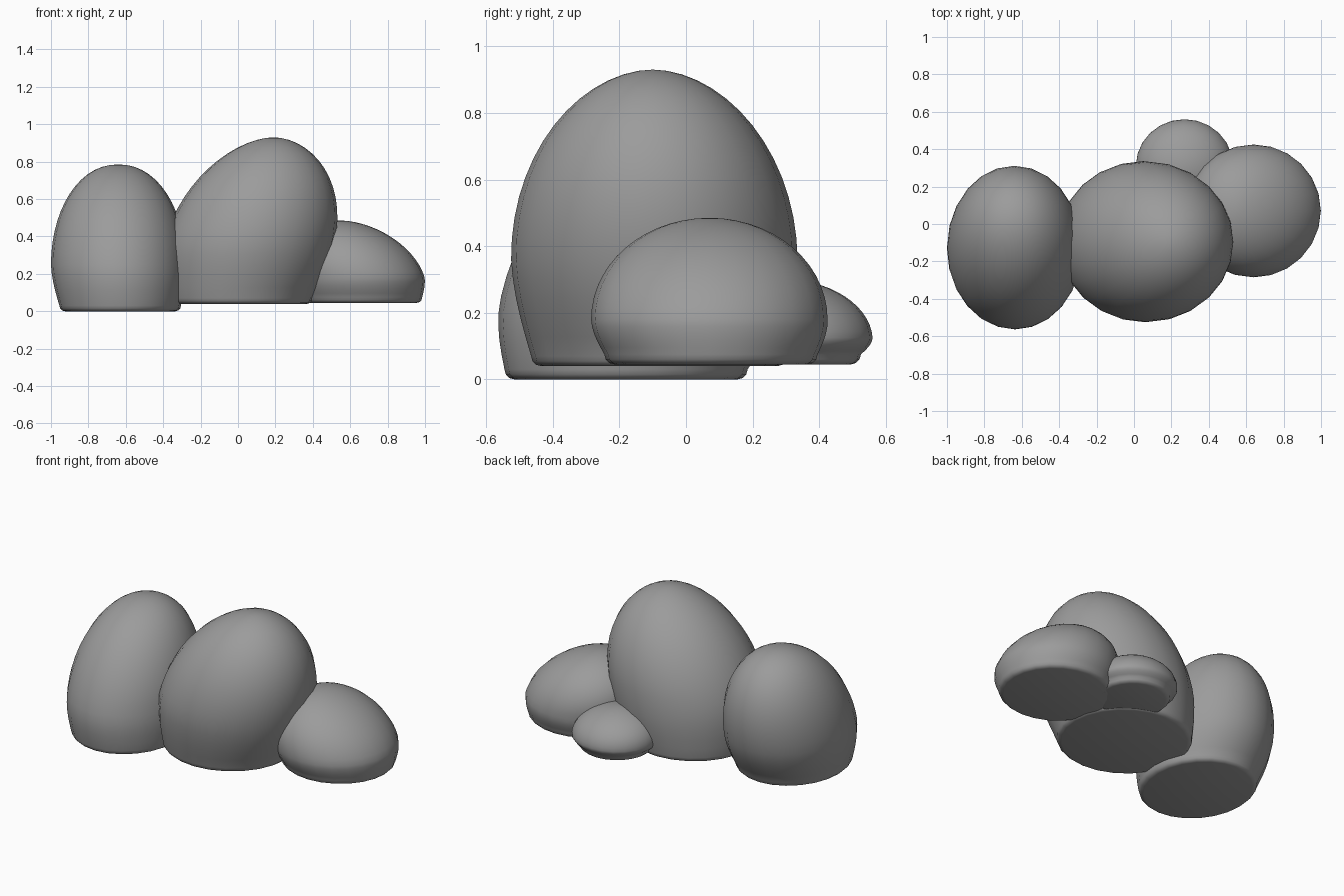
import bpy, bmesh, math

if "Cube" in bpy.data.objects:
    bpy.data.objects.remove(bpy.data.objects["Cube"], do_unlink=True)

stone_grey = bpy.data.materials.new("stone grey")
stone_grey.use_nodes = True
colour = (0.33, 0.33, 0.33, 1)
stone_grey.diffuse_color = colour
stone_grey.node_tree.nodes["Principled BSDF"].inputs["Base Color"].default_value = colour

SIDES, LOWER, UPPER = 24, 5, 14


def mix(a, b, t):
    return [p + (q - p) * t for p, q in zip(a, b)]


def boulder(name, heights, base, waist, top, base_radii, waist_radii, powers):
    """Leaning egg with a flat, rounded-off base; centres are (x, y)."""
    z_base, z_waist, z_top = heights
    rim = 0.03
    rings = []
    # Rounded rim around the flat underside
    for angle in (0, math.pi / 6, math.pi / 3):
        inset = rim * (1 - math.sin(angle))
        rings.append((z_base + rim * (1 - math.cos(angle)), base,
                      [r - inset for r in base_radii]))
    # Flank swelling out to the waist
    for i in range(LOWER):
        s = i / LOWER
        z = z_base + rim + (z_waist - z_base - rim) * s
        rings.append((z, mix(base, waist, s),
                      mix(base_radii, waist_radii, math.sin(s * math.pi / 2))))
    # Dome
    for i in range(UPPER):
        t = math.sin(i / UPPER * math.pi / 2)
        rings.append((z_waist + (z_top - z_waist) * t, mix(waist, top, t),
                      [r * (1 - t * t) ** p for r, p in zip(waist_radii, powers)]))

    bm = bmesh.new()
    loops = []
    for z, (cx, cy), (rx, ry) in rings:
        loops.append([bm.verts.new((cx + rx * math.cos(k * math.tau / SIDES),
                                    cy + ry * math.sin(k * math.tau / SIDES), z))
                      for k in range(SIDES)])
    for low, high in zip(loops, loops[1:]):
        for k in range(SIDES):
            n = (k + 1) % SIDES
            bm.faces.new((low[k], low[n], high[n], high[k]))
    bm.faces.new(loops[0][::-1])
    tip = bm.verts.new((*top, z_top))
    for k in range(SIDES):
        bm.faces.new((loops[-1][k], loops[-1][(k + 1) % SIDES], tip))

    mesh = bpy.data.meshes.new(name)
    bm.to_mesh(mesh)
    bm.free()
    mesh.materials.append(stone_grey)
    obj = bpy.data.objects.new(name, mesh)
    bpy.context.collection.objects.link(obj)
    bpy.ops.object.select_all(action="DESELECT")
    obj.select_set(True)
    bpy.context.view_layer.objects.active = obj
    bpy.ops.object.shade_smooth_by_angle(angle=math.radians(40))


boulder("upright_stone", (0, 0.25, 0.785), (-0.63, -0.18), (-0.64, -0.13), (-0.64, -0.01),
        (0.325, 0.365), (0.36, 0.425), (0.47, 0.5))
boulder("tall_leaning_stone", (0.04, 0.36, 0.93), (0.005, -0.08), (0.06, -0.095), (0.19, -0.1),
        (0.395, 0.385), (0.455, 0.43), (0.55, 0.53))
boulder("low_side_stone", (0.045, 0.18, 0.485), (0.65, 0.075), (0.64, 0.07), (0.55, 0.07),
        (0.335, 0.32), (0.358, 0.355), (0.55, 0.5))
boulder("small_back_stone", (0.045, 0.125, 0.3), (0.27, 0.31), (0.27, 0.31), (0.26, 0.3),
        (0.22, 0.215), (0.26, 0.25), (0.52, 0.52))
